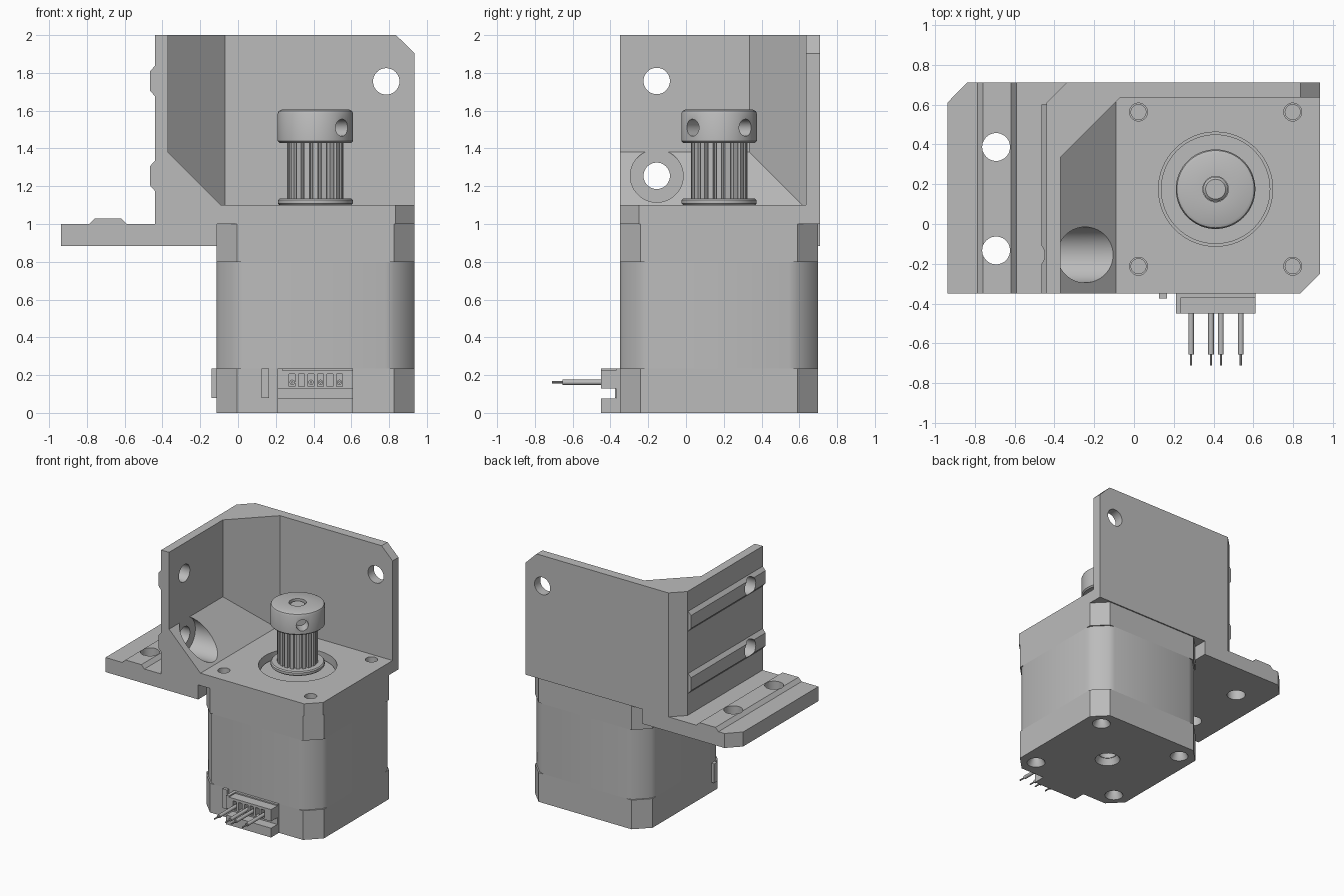
import bpy, bmesh, math
from mathutils import Vector

if "Cube" in bpy.data.objects:
    bpy.data.objects.remove(bpy.data.objects["Cube"], do_unlink=True)

grey = bpy.data.materials.new("plain_grey")
grey.use_nodes = True
grey.diffuse_color = (0.5, 0.5, 0.5, 1)
grey.node_tree.nodes["Principled BSDF"].inputs["Base Color"].default_value = (0.5, 0.5, 0.5, 1)

CX, CY, HALF = 0.41, 0.175, 0.525      # motor axis and half width
FRONT, BACK = -0.35, 0.71
PITCH = 0.3875                         # bolt offset from the axis


def finish(name, bm):
    bmesh.ops.recalc_face_normals(bm, faces=bm.faces)
    mesh = bpy.data.meshes.new(name)
    bm.to_mesh(mesh)
    bm.free()
    mesh.materials.append(grey)
    obj = bpy.data.objects.new(name, mesh)
    bpy.context.collection.objects.link(obj)
    return obj


def prism(name, outline, lo, hi, axis="z"):
    """Extrude a 2D outline along z (outline in xy) or y (outline in xz)."""
    bm = bmesh.new()
    place = (lambda u, v, w: (u, v, w)) if axis == "z" else (lambda u, v, w: (u, w, v))
    a = [bm.verts.new(place(u, v, lo)) for u, v in outline]
    b = [bm.verts.new(place(u, v, hi)) for u, v in outline]
    bm.faces.new(a)
    bm.faces.new(b[::-1])
    for i in range(len(a)):
        j = (i + 1) % len(a)
        bm.faces.new((a[i], a[j], b[j], b[i]))
    return finish(name, bm)


def box(name, x0, x1, y0, y1, z0, z1):
    return prism(name, [(x0, y0), (x1, y0), (x1, y1), (x0, y1)], z0, z1)


def rod(name, start, end, r, r_end=None, segs=40):
    """Cylinder or cone between two points."""
    start, end = Vector(start), Vector(end)
    d = end - start
    bm = bmesh.new()
    bmesh.ops.create_cone(bm, cap_ends=True, segments=segs, radius1=r,
                          radius2=r if r_end is None else r_end, depth=d.length)
    bm.transform(d.to_track_quat("Z", "Y").to_matrix().to_4x4())
    bmesh.ops.translate(bm, verts=bm.verts, vec=(start + end) / 2)
    return finish(name, bm)


def ring(name, profile, segs=64):
    """Revolve a closed (radius, z) profile about the motor axis."""
    bm = bmesh.new()
    rows = []
    for i in range(segs):
        t = 2 * math.pi * i / segs
        rows.append([bm.verts.new((CX + r * math.cos(t), CY + r * math.sin(t), z))
                     for r, z in profile])
    n = len(profile)
    for i in range(segs):
        a, b = rows[i], rows[(i + 1) % segs]
        for k in range(n):
            m = (k + 1) % n
            bm.faces.new((a[k], b[k], b[m], a[m]))
    return finish(name, bm)


def cut(obj, *cutters):
    bpy.context.view_layer.objects.active = obj
    for c in cutters:
        mod = obj.modifiers.new("cut", "BOOLEAN")
        mod.operation, mod.solver, mod.object = "DIFFERENCE", "EXACT", c
        bpy.ops.object.modifier_apply(modifier=mod.name)
        bpy.data.objects.remove(c, do_unlink=True)


def body_outline(corner):
    """Square outline with each corner replaced by the given inset points."""
    pts = []
    for k in range(4):
        c, s = [(1, 0), (0, 1), (-1, 0), (0, -1)][k]
        for a, b in corner:
            x, y = HALF - a, HALF - b
            pts.append((CX + c * x - s * y, CY + s * x + c * y))
    return pts


bolts = [(CX + sx * PITCH, CY + sy * PITCH) for sx in (-1, 1) for sy in (-1, 1)]

# motor: two chamfered end caps and a narrower-cornered middle
cap = body_outline([(0, 0.11), (0.11, 0)])
mid = body_outline([(0, 0.155), (0.015, 0.11), (0.11, 0.015), (0.155, 0)])
bottom_cap = prism("motor_bottom_cap", cap, 0, 0.235)
prism("motor_middle", mid, 0.235, 0.8)
top_cap = prism("motor_top_cap", cap, 0.8, 1.0)
for x, y in bolts:
    cut(top_cap, rod("c", (x, y, 0.9), (x, y, 1.1), 0.0375))
    cut(bottom_cap, rod("c", (x, y, -0.01), (x, y, 0.05), 0.075, 0.04),
        rod("c", (x, y, -0.01), (x, y, 0.1), 0.04))
cut(bottom_cap, rod("c", (CX, CY, -0.01), (CX, CY, 0.05), 0.1, 0.07),
    rod("c", (CX, CY, -0.01), (CX, CY, 0.1), 0.065))
rod("motor_boss", (CX, CY, 0.99), (CX, CY, 1.045), 0.275, segs=64)
rod("motor_shaft", (CX, CY, 1.0), (CX, CY, 1.58), 0.0625)
rod("motor_shaft_tip", (CX, CY, 1.58), (CX, CY, 1.592), 0.0625, 0.05)

# small clips on the lower motor cap
box("front_clip", 0.125, 0.165, FRONT - 0.025, FRONT + 0.02, 0.08, 0.235)
box("side_clip", -0.14, -0.1, -0.2, -0.16, 0.08, 0.235)

# connector, its base and the wires
box("connector_base", 0.21, 0.61, -0.45, FRONT + 0.02, 0, 0.075)
box("connector_back", 0.21, 0.61, -0.37, FRONT + 0.02, 0.075, 0.235)
housing = box("connector_housing", 0.235, 0.61, -0.45, FRONT, 0.13, 0.225)
box("connector_side", 0.21, 0.235, -0.45, FRONT, 0.13, 0.235)
for i in range(6):
    x = 0.287 + 0.05 * i
    cut(housing, box("c", x - 0.016, x + 0.016, -0.5, -0.39, 0.14, 0.205))
for i in (0, 2, 3, 5):
    x = 0.287 + 0.05 * i
    rod("wire", (x, -0.38, 0.162), (x, -0.655, 0.162), 0.014, segs=16)
    rod("wire_tip", (x, -0.65, 0.162), (x, -0.71, 0.162), 0.006, segs=10)

# bracket mounting plate
plate = prism("bracket_plate", [(-0.09, FRONT), (0.835, FRONT), (0.935, -0.25),
                                (0.935, BACK), (-0.09, BACK)], 1.0, 1.1)
cut(plate, rod("c", (CX, CY, 0.9), (CX, CY, 1.2), 0.287, segs=64))
for x, y in bolts:
    cut(plate, rod("c", (x, y, 0.9), (x, y, 1.2), 0.045))

# bracket walls with the diagonal inner corner
walls = prism("bracket_walls", [(-0.44, FRONT), (-0.37, FRONT), (-0.37, 0.335),
                                (-0.07, 0.635), (0.935, 0.635), (0.935, BACK),
                                (-0.34, BACK), (-0.44, 0.61)], 1.0, 2.0)
cut(walls, prism("c", [(0.735, 2.1), (1.035, 1.805), (1.035, 2.1)], 0.5, 0.9, "y"),
    rod("c", (0.785, 0.5, 1.755), (0.785, 0.9, 1.755), 0.07))

# sloped gusset with a screw-head pocket
gusset = prism("bracket_gusset", [(-0.37, 1.0), (-0.09, 1.0), (-0.09, 1.1), (-0.37, 1.38)],
               FRONT, 0.65, "y")
cut(gusset, rod("c", (-0.4, -0.155, 1.255), (0.1, -0.155, 1.255), 0.14, segs=56))

# side wall ribs and their screw holes
for z in (1.255, 1.757):
    hole = ((-0.6, -0.155, z), (-0.3, -0.155, z), 0.07)
    rib = prism("wall_rib", [(-0.44, z - 0.08), (-0.465, z - 0.052),
                             (-0.465, z + 0.052), (-0.44, z + 0.08)], FRONT, 0.6, "y")
    cut(rib, rod("c", *hole))
    cut(walls, rod("c", *hole))

# foot flange with one rib
foot = prism("bracket_foot", [(-0.9375, FRONT), (-0.11, FRONT), (-0.11, BACK),
                              (-0.84, BACK), (-0.9375, 0.61)], 0.883, 1.0)
foot_rib = prism("foot_rib", [(-0.787, 1.0), (-0.59, 1.0), (-0.617, 1.028), (-0.76, 1.028)],
                 FRONT, BACK, "y")
for y in (-0.133, 0.387):
    for part in (foot, foot_rib):
        cut(part, rod("c", (-0.693, y, 0.8), (-0.693, y, 1.1), 0.07))

# pulley: lower flange, toothed drum and hub with set-screw holes
BORE = 0.064
ring("pulley_flange", [(BORE, 1.1), (0.19, 1.1), (0.198, 1.108), (0.198, 1.127),
                       (0.19, 1.135), (BORE, 1.135)])
teeth = []
for i in range(20):
    for step, r in ((-0.3, 0.15), (0.3, 0.15), (0.38, 0.128), (0.62, 0.128)):
        t = 2 * math.pi * (i + step) / 20
        teeth.append((CX + r * math.cos(t), CY + r * math.sin(t)))
prism("pulley_teeth", teeth, 1.13, 1.435)
hub = ring("pulley_hub", [(BORE, 1.43), (0.19, 1.43), (0.2, 1.44), (0.2, 1.585),
                          (0.194, 1.598), (0.18, 1.605), (BORE, 1.605)])
for s in (-1, 1):
    cut(hub, rod("c", (CX + 0.075, CY + s * 0.075, 1.51), (CX + 0.2, CY + s * 0.2, 1.51), 0.045))

# smooth the round surfaces, keep edges sharp
for obj in bpy.context.scene.objects:
    obj.select_set(obj.type == "MESH")
    if obj.type == "MESH":
        bpy.context.view_layer.objects.active = obj
bpy.ops.object.shade_smooth_by_angle(angle=math.radians(32))
